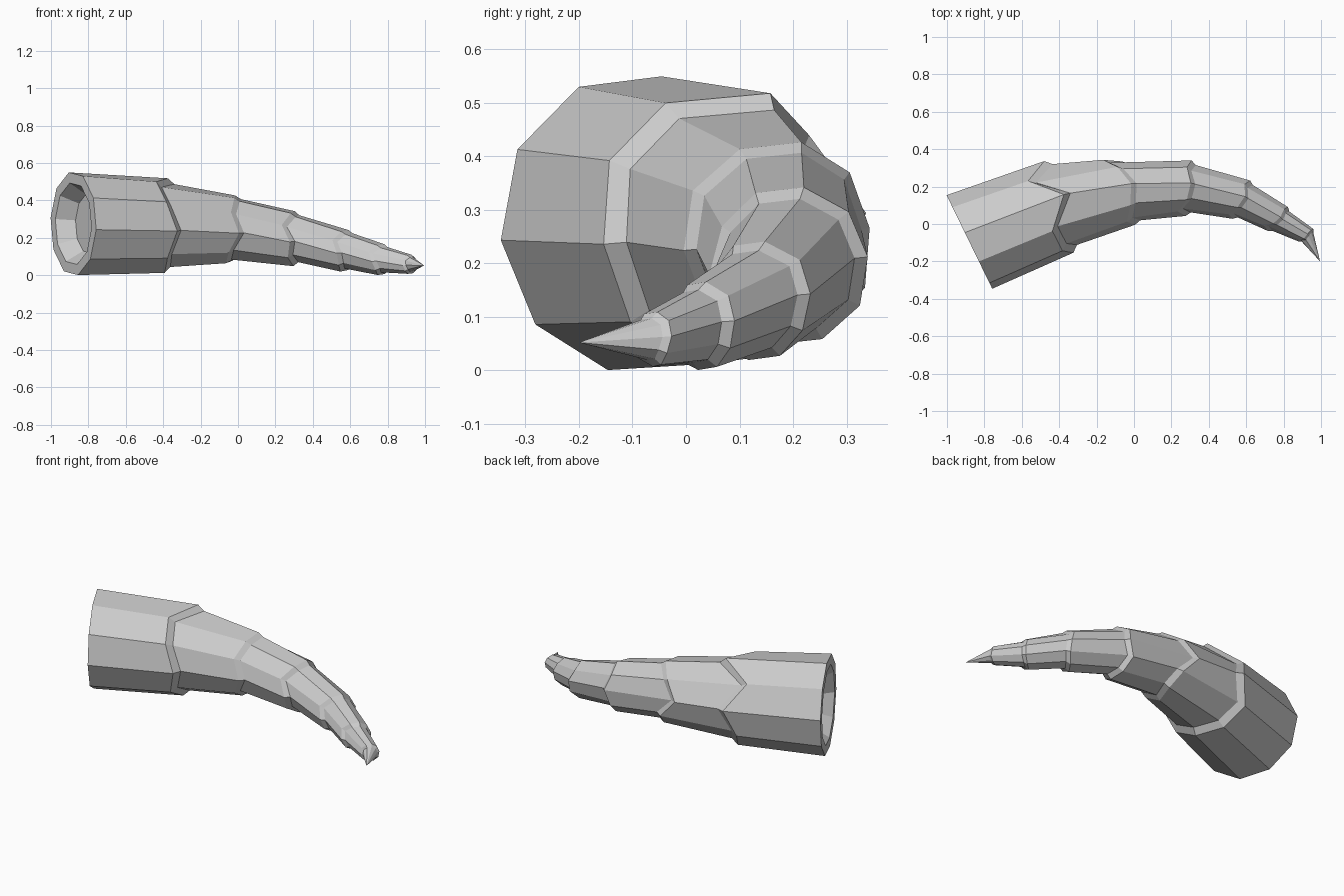
import bpy, bmesh, math
from mathutils import Vector

if "Cube" in bpy.data.objects:
    bpy.data.objects.remove(bpy.data.objects["Cube"])

SIDES = 10
mat = bpy.data.materials.new("horn grey")
mat.diffuse_color = (0.6, 0.6, 0.6, 1)
mat.use_nodes = True
mat.node_tree.nodes["Principled BSDF"].inputs["Base Color"].default_value = mat.diffuse_color

# Joints: centre, horizontal heading in degrees, radius before and after the step, step length
JOINTS = [
    ((-0.43, 0.08, 0.265), 22, 0.258, 0.226, 0.035),
    ((-0.04, 0.175, 0.245), 8, 0.185, 0.165, 0.03),
    ((0.28, 0.193, 0.195), -7, 0.15, 0.128, 0.025),
    ((0.57, 0.132, 0.13), -22, 0.113, 0.096, 0.022),
    ((0.765, 0.03, 0.083), -37, 0.084, 0.069, 0.02),
    ((0.92, -0.06, 0.058), -50, 0.052, 0.040, 0.012),
]
# Uneven ring edge, as shifts along the horn for each corner
ZIGZAG = [
    [0.08, -0.05, -0.04, 0.01, -0.02, 0.02, 0.0, -0.02, 0.05, -0.07],
    [0.03, 0.01, -0.02, 0.02, -0.03, -0.03, 0.02, 0.0, -0.10, -0.03],
    [0.02, 0.01, -0.03, 0.015, 0.0, 0.02, 0.0, -0.02, 0.01, -0.01],
    [0.015, 0.0, -0.03, 0.0, 0.0, -0.015, 0.0, 0.015, 0.01, -0.01],
    [0.01, 0.0, -0.03, 0.0, 0.01, -0.01, 0.0, 0.01, 0.01, 0.0],
    [0.0, 0.006, -0.008, 0.0, 0.006, -0.006, 0.0, 0.006, 0.0, -0.004],
]


def ring(bm, centre, heading, radius, shift=0.0, zigzag=(0,) * SIDES):
    a = math.radians(heading)
    along = Vector((math.cos(a), math.sin(a), 0))
    side = Vector((math.sin(a), -math.cos(a), 0))
    verts = []
    for k in range(SIDES):
        t = math.radians(101.5 - 360 / SIDES * k)
        p = Vector(centre) + along * (shift + zigzag[k])
        p += side * radius * math.cos(t)
        p.z += radius * math.sin(t)
        verts.append(bm.verts.new(p))
    return verts


def bridge(bm, a, b):
    for k in range(SIDES):
        n = (k + 1) % SIDES
        bm.faces.new((a[k], a[n], b[n], b[k]))


bm = bmesh.new()
base, heading = (-0.88, -0.096, 0.275), 26

# Hollow root: recessed cap, tapered inner wall and flat rim
cap = ring(bm, base, heading, 0.16, 0.09)
bm.faces.new(cap)
inner = ring(bm, base, heading, 0.222)
outer = ring(bm, base, heading, 0.28)
bridge(bm, cap, inner)
bridge(bm, inner, outer)

# Stepped segments
last = outer
for (centre, turn, r_out, r_in, step), zig in zip(JOINTS, ZIGZAG):
    big = ring(bm, centre, turn, r_out, 0, zig)
    small = ring(bm, centre, turn, r_in, step, zig)
    bridge(bm, last, big)
    bridge(bm, big, small)
    last = small

# Pointed tip
tip = bm.verts.new((0.995, -0.2, 0.052))
for k in range(SIDES):
    bm.faces.new((last[k], last[(k + 1) % SIDES], tip))

bmesh.ops.recalc_face_normals(bm, faces=bm.faces)
mesh = bpy.data.meshes.new("horn")
bm.to_mesh(mesh)
bm.free()
mesh.materials.append(mat)
horn = bpy.data.objects.new("horn", mesh)
bpy.context.collection.objects.link(horn)
